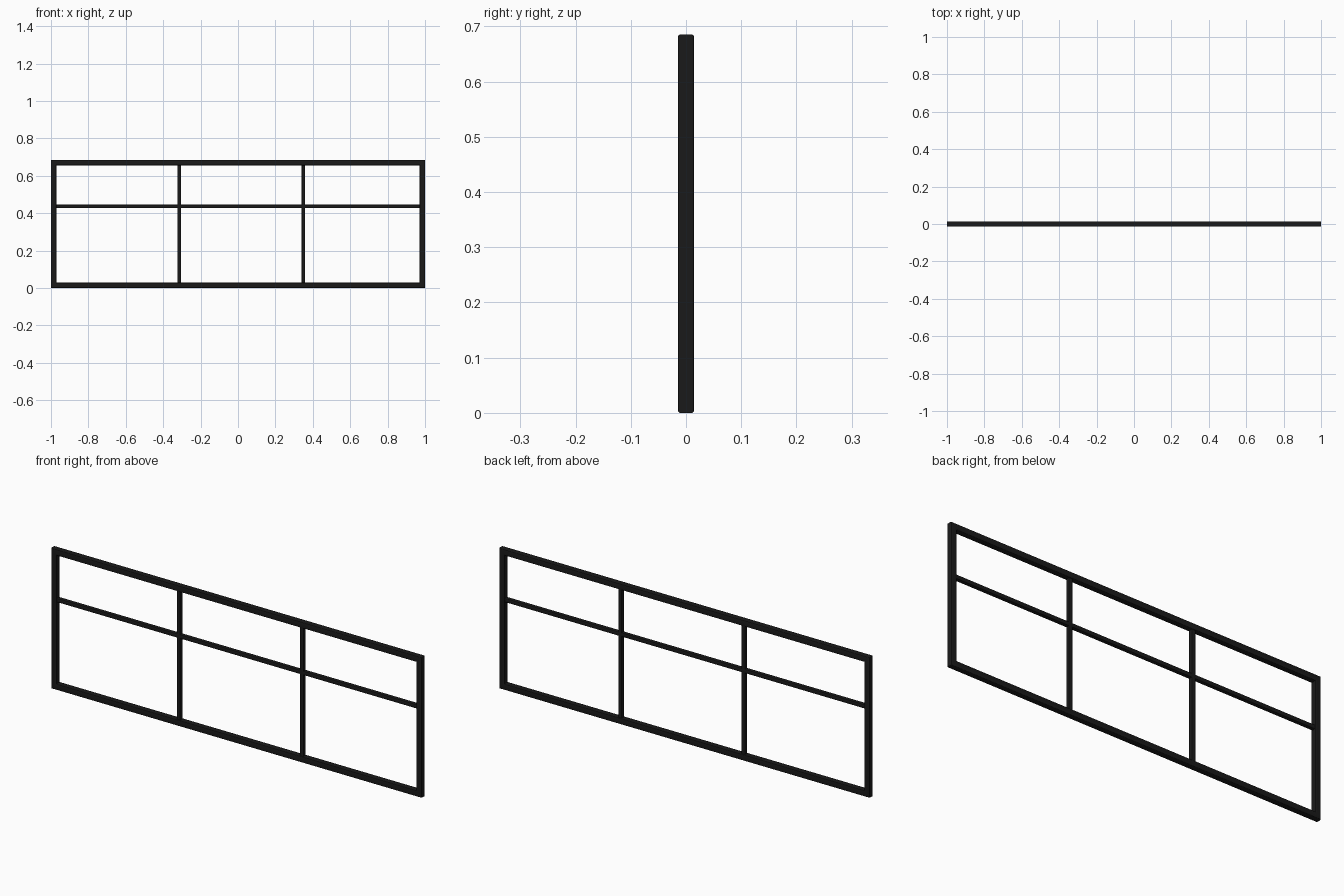
import bpy, bmesh, math

if "Cube" in bpy.data.objects:
    bpy.data.objects.remove(bpy.data.objects["Cube"])

W, H = 1.0, 0.685      # half width, height
T = 0.029              # frame tube size
B = 0.019              # glazing bar size

black = bpy.data.materials.new("black_metal")
black.diffuse_color = (0.01, 0.01, 0.01, 1)
black.use_nodes = True
black.node_tree.nodes["Principled BSDF"].inputs["Base Color"].default_value = black.diffuse_color


def rounded_square(size, r, steps=3):
    """Square section with rounded corners, centred on the origin."""
    h = size / 2 - r
    pts = []
    for k, (sx, sy) in enumerate(((1, 1), (-1, 1), (-1, -1), (1, -1))):
        for i in range(steps + 1):
            a = math.pi / 2 * (k + i / steps)
            pts.append((sx * h + r * math.cos(a), sy * h + r * math.sin(a)))
    return pts


def loft(name, rings, closed):
    """Skin a list of point rings into one object."""
    bm = bmesh.new()
    vr = [[bm.verts.new(p) for p in ring] for ring in rings]
    n = len(vr[0])
    for i in range(len(vr) if closed else len(vr) - 1):
        a, b = vr[i], vr[(i + 1) % len(vr)]
        for j in range(n):
            k = (j + 1) % n
            bm.faces.new((a[j], a[k], b[k], b[j]))
    if not closed:
        bm.faces.new(vr[0])
        bm.faces.new(vr[-1])
    bmesh.ops.recalc_face_normals(bm, faces=bm.faces)
    me = bpy.data.meshes.new(name)
    bm.to_mesh(me)
    bm.free()
    me.materials.append(black)
    ob = bpy.data.objects.new(name, me)
    bpy.context.collection.objects.link(ob)
    bpy.context.view_layer.objects.active = ob
    ob.select_set(True)
    bpy.ops.object.shade_smooth_by_angle(angle=math.radians(35))
    ob.select_set(False)


# Outer frame: rounded tube swept round a mitred rectangle
section = rounded_square(T, 0.004)
hw, hh = W - T / 2, H / 2 - T / 2
loft("outer_frame",
     [[(sx * (hw + u), v, H / 2 + sz * (hh + u)) for u, v in section]
      for sx, sz in ((-1, -1), (1, -1), (1, 1), (-1, 1))], True)

# Slim dividing bars, ending just inside the frame tube
section = rounded_square(B, 0.002, 2)
inset = T * 0.8
for name, x in (("left_upright", -0.315), ("right_upright", 0.35)):
    loft(name, [[(x + u, v, z) for u, v in section] for z in (inset, H - inset)], False)
loft("cross_rail", [[(x, v, 0.436 + u) for u, v in section]
                    for x in (-W + inset, W - inset)], False)
